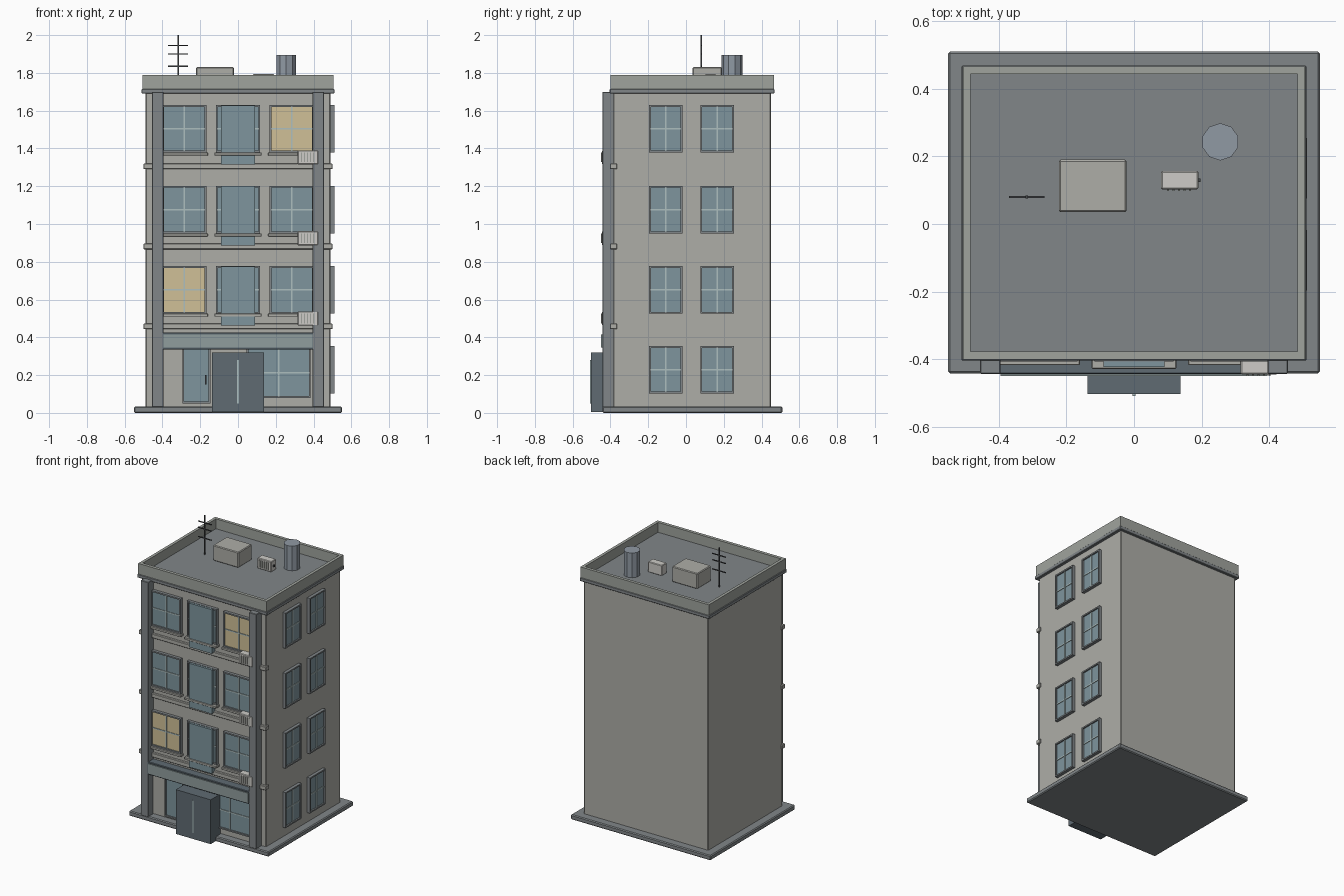
import bpy, bmesh, math

if "Cube" in bpy.data.objects:
    bpy.data.objects.remove(bpy.data.objects["Cube"])


def material(name, r, g, b):
    m = bpy.data.materials.new(name)
    m.diffuse_color = (r, g, b, 1)
    m.use_nodes = True
    m.node_tree.nodes["Principled BSDF"].inputs["Base Color"].default_value = m.diffuse_color
    return m


WALL = material("wall", 0.42, 0.42, 0.39)
PARAPET = material("parapet", 0.35, 0.37, 0.34)
TRIM = material("trim", 0.22, 0.24, 0.25)
GLASS = material("glass", 0.21, 0.30, 0.34)
LIT = material("lit_glass", 0.63, 0.53, 0.31)
PALE = material("pale_bars", 0.42, 0.52, 0.52)
SIGN = material("sign", 0.28, 0.34, 0.34)
DOOR = material("door", 0.115, 0.147, 0.171)
UNIT = material("unit", 0.61, 0.60, 0.57)
TANK = material("tank", 0.28, 0.32, 0.37)
DARK = material("dark_metal", 0.06, 0.065, 0.07)

FRONT, BACK, SIDE = -0.385, 0.45, 0.49  # wall planes
ROOF = 1.72


def boxes(name, mat, spans, bevel=0):
    """One object made of axis-aligned boxes (x0, x1, y0, y1, z0, z1)."""
    bm = bmesh.new()
    for x0, x1, y0, y1, z0, z1 in spans:
        for v in bmesh.ops.create_cube(bm, size=1)["verts"]:
            v.co = (x0 + (v.co.x + 0.5) * (x1 - x0),
                    y0 + (v.co.y + 0.5) * (y1 - y0),
                    z0 + (v.co.z + 0.5) * (z1 - z0))
    me = bpy.data.meshes.new(name)
    bm.to_mesh(me)
    bm.free()
    me.materials.append(mat)
    ob = bpy.data.objects.new(name, me)
    bpy.context.collection.objects.link(ob)
    if bevel:
        mod = ob.modifiers.new("bevel", "BEVEL")
        mod.width, mod.segments = bevel, 1
    return ob


def window(name, face, u, z0, z1, w, glass=GLASS, bars=True):
    """Framed window on the front or right wall, centred at u along the wall."""
    def place(u0, u1, depth, a, b):
        if face == "front":
            return (u0, u1, FRONT - depth, FRONT + 0.005, a, b)
        return (SIDE - 0.005, SIDE + depth, u0, u1, a, b)
    l, r, t, zc = u - w / 2, u + w / 2, 0.01, (z0 + z1) / 2
    boxes(name + "_frame", TRIM, [
        place(l, l + t, 0.022, z0, z1), place(r - t, r, 0.022, z0, z1),
        place(l + t, r - t, 0.022, z0, z0 + t), place(l + t, r - t, 0.022, z1 - t, z1)])
    boxes(name + "_glass", glass, [place(l + t, r - t, 0.012, z0 + t, z1 - t)])
    if bars:
        boxes(name + "_bars", PALE, [
            place(u - 0.004, u + 0.004, 0.017, z0 + t, z1 - t),
            place(l + t, r - t, 0.016, zc - 0.004, zc + 0.004)])


def air_unit(name, x, y, z):
    """Air conditioner with slatted front; x, y, z is its lower front left corner."""
    boxes(name, UNIT, [(x, x + 0.11, y, y + 0.055, z, z + 0.075)], 0.004)
    boxes(name + "_slats", PARAPET, [
        (x + 0.018 + i * 0.016, x + 0.024 + i * 0.016, y - 0.004, y + 0.002, z + 0.012, z + 0.063)
        for i in range(5)])
    boxes(name + "_valve", DARK, [(x + 0.108, x + 0.117, y + 0.022, y + 0.032, z + 0.03, z + 0.045)])


# Base and main block
boxes("base_slab", TRIM, [(-0.55, 0.55, -0.442, 0.51, 0, 0.035)], 0.006)
boxes("main_block", WALL, [(-SIDE, SIDE, FRONT, BACK, 0.03, 1.70)], 0.005)
boxes("pilasters", TRIM, [(s * 0.425 - 0.03, s * 0.425 + 0.03, -0.443, FRONT + 0.005, 0.03, 1.70)
                          for s in (-1, 1)], 0.003)
boxes("floor_bands", WALL, [(-0.5, 0.5, -0.402, FRONT + 0.02, z, z + 0.03)
                            for z in (0.443, 0.866, 1.29)], 0.003)

# Cornice, roof and parapet
boxes("cornice", TRIM, [(-0.51, 0.51, -0.404, 0.468, 1.69, 1.715)], 0.003)
boxes("roof_deck", TRIM, [(-0.49, 0.49, -0.385, 0.45, 1.70, ROOF)])
boxes("parapet", PARAPET, [
    (-0.505, 0.505, -0.40, -0.377, 1.71, 1.79), (-0.505, 0.505, 0.443, 0.465, 1.71, 1.79),
    (-0.505, -0.484, -0.377, 0.443, 1.71, 1.79), (0.484, 0.505, -0.377, 0.443, 1.71, 1.79)])

# Upper floors on the front
for floor, z in enumerate((0.525, 0.95, 1.378)):
    for col, x in enumerate((-0.285, 0, 0.285)):
        lit = (floor, col) in ((0, 0), (2, 2))
        name = f"front_window_{floor}_{col}"
        window(name, "front", x, z, z + 0.252, 0.235, LIT if lit else GLASS)
        depth = 0.043 if col == 1 else 0.032
        boxes(name + "_sill", WALL,
              [(x - 0.125, x + 0.125, FRONT - depth, FRONT + 0.005, z - 0.016, z)], 0.002)
    boxes(f"bay_panel_{floor}", GLASS, [(-0.09, 0.09, -0.423, FRONT, z - 0.063, z + 0.25)])
    air_unit(f"air_unit_{floor}", 0.315, -0.445, z - 0.063)

# Right side windows
for floor, z in enumerate((0.102, 0.525, 0.95, 1.378)):
    for col, y in enumerate((-0.107, 0.165)):
        window(f"side_window_{floor}_{col}", "right", y, z, z + 0.252, 0.178)

# Ground floor shop front
boxes("shop_panel", WALL, [(-0.395, 0.395, FRONT - 0.006, FRONT + 0.005, 0.04, 0.36)])
window("shop_door", "front", -0.22, 0.05, 0.345, 0.15, bars=False)
boxes("shop_door_handle", DARK, [(-0.175, -0.168, -0.412, FRONT, 0.15, 0.20)])
window("shop_window", "front", 0.215, 0.08, 0.345, 0.34)
boxes("sign_board", DOOR, [(-0.405, 0.405, -0.443, FRONT + 0.005, 0.335, 0.425)], 0.003)
boxes("sign_face", SIGN, [(-0.395, 0.395, -0.449, -0.44, 0.345, 0.415)])
boxes("entrance_box", DOOR, [(-0.137, 0.137, -0.503, -0.39, 0.005, 0.32)])
boxes("entrance_strip", PALE, [(-0.004, 0.004, -0.508, -0.50, 0.05, 0.28)])

# Rooftop equipment
boxes("roof_hatch", WALL, [(-0.222, -0.022, 0.035, 0.19, ROOF, 1.83)], 0.005)
air_unit("roof_air_unit", 0.08, 0.102, ROOF)
bpy.ops.mesh.primitive_cylinder_add(vertices=10, radius=0.055, depth=0.175,
                                    location=(0.255, 0.243, ROOF + 0.0875))
tank = bpy.context.object
tank.name = "water_tank"
tank.data.materials.append(TANK)

# Antenna
boxes("antenna", DARK, [(-0.321, -0.313, 0.076, 0.084, ROOF, 2.0)] + [
    (-0.37, -0.264, 0.077, 0.083, z - 0.003, z + 0.003) for z in (1.835, 1.90, 1.945)])
